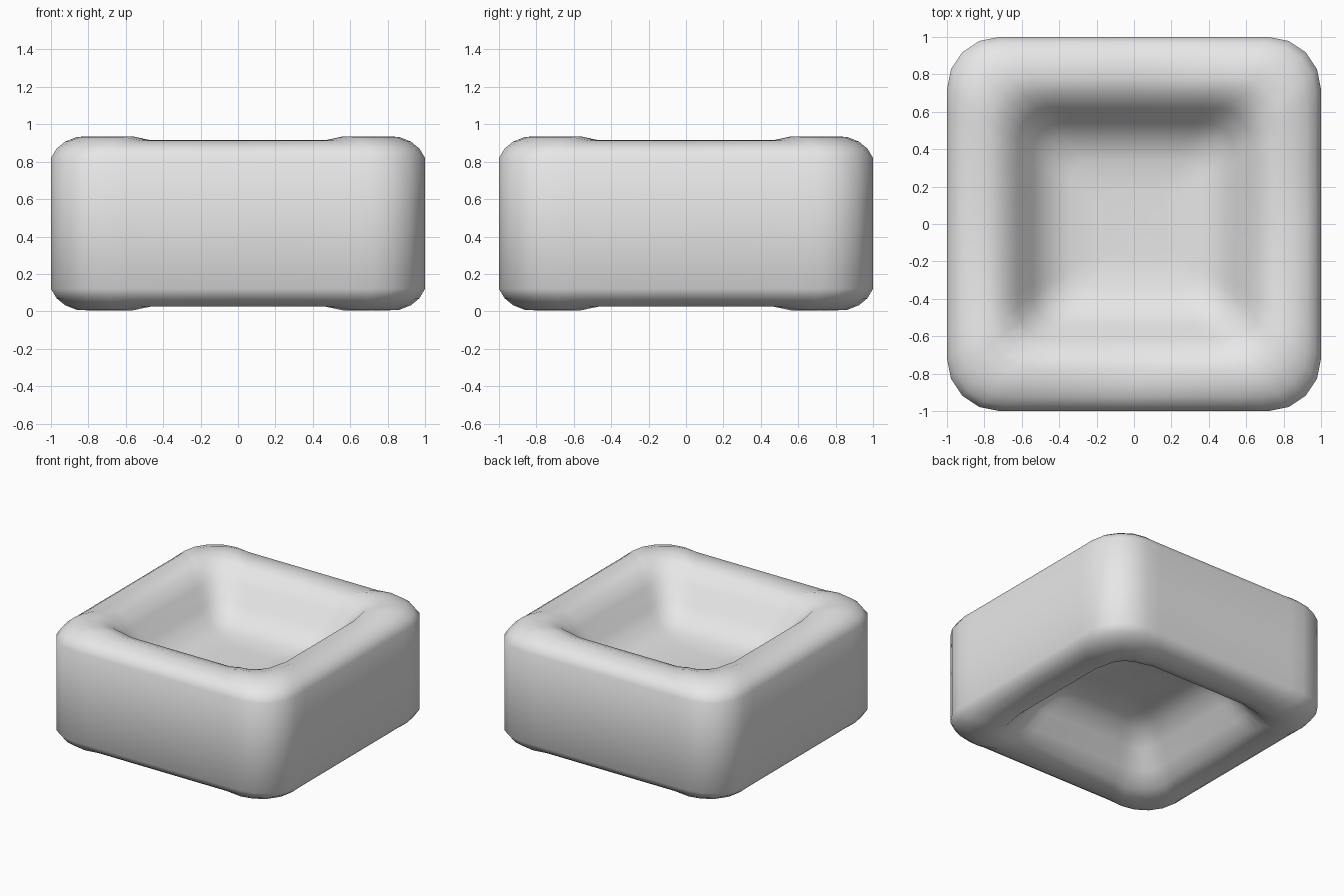
import bpy, bmesh, math

# Remove the default cube only
old = bpy.data.objects.get("Cube")
if old:
    bpy.data.objects.remove(old, do_unlink=True)

HEIGHT = 0.94
ARC = 4          # segments per rounded corner
CORNER_LIFT = 0.02

grey = bpy.data.materials.new("light_grey")
grey.use_nodes = True
COLOUR = (0.8, 0.8, 0.8, 1)
grey.diffuse_color = COLOUR
grey.node_tree.nodes["Principled BSDF"].inputs["Base Color"].default_value = COLOUR


def rounded_square(bm, half, z, lift):
    """Ring of vertices; corners are pushed outward in z by lift."""
    r = 0.28 * half
    ring = []
    for q in range(4):
        turn = q * math.pi / 2
        c, s = math.cos(turn), math.sin(turn)
        pts = [(half, 0, 0), (half, half - r - 0.12 * half, 0)]
        for i in range(ARC + 1):
            a = i / ARC * math.pi / 2
            pts.append((half - r + r * math.cos(a), half - r + r * math.sin(a), 1))
        pts.append((half - r - 0.12 * half, half, 0))
        ring += [bm.verts.new((x * c - y * s, x * s + y * c, z + lift * k)) for x, y, k in pts]
    return ring


# Wall, rim and hollow of the upper half: (half width, height, corner lift share)
upper = [(1.0, 0.82, 0), (0.97, 0.868, 0.1), (0.925, 0.897, 0.5), (0.86, 0.913, 1),
         (0.78, 0.915, 1), (0.70, 0.89, 0.8), (0.62, 0.81, 0.3), (0.54, 0.69, 0),
         (0.45, 0.60, 0), (0.34, 0.56, 0), (0.18, 0.55, 0)]

bm = bmesh.new()
rings = [rounded_square(bm, h, HEIGHT - z, -CORNER_LIFT * k) for h, z, k in reversed(upper)]
rings += [rounded_square(bm, h, z, CORNER_LIFT * k) for h, z, k in upper]
for a, b in zip(rings, rings[1:]):
    n = len(a)
    for i in range(n):
        j = (i + 1) % n
        bm.faces.new((a[i], a[j], b[j], b[i]))

# Close the two hollow floors
bm.faces.new(list(reversed(rings[0])))
bm.faces.new(rings[-1])
bmesh.ops.recalc_face_normals(bm, faces=bm.faces)
for f in bm.faces:
    f.smooth = True

mesh = bpy.data.meshes.new("dish_body")
bm.to_mesh(mesh)
bm.free()
mesh.materials.append(grey)
body = bpy.data.objects.new("dish_body", mesh)
bpy.context.collection.objects.link(body)
